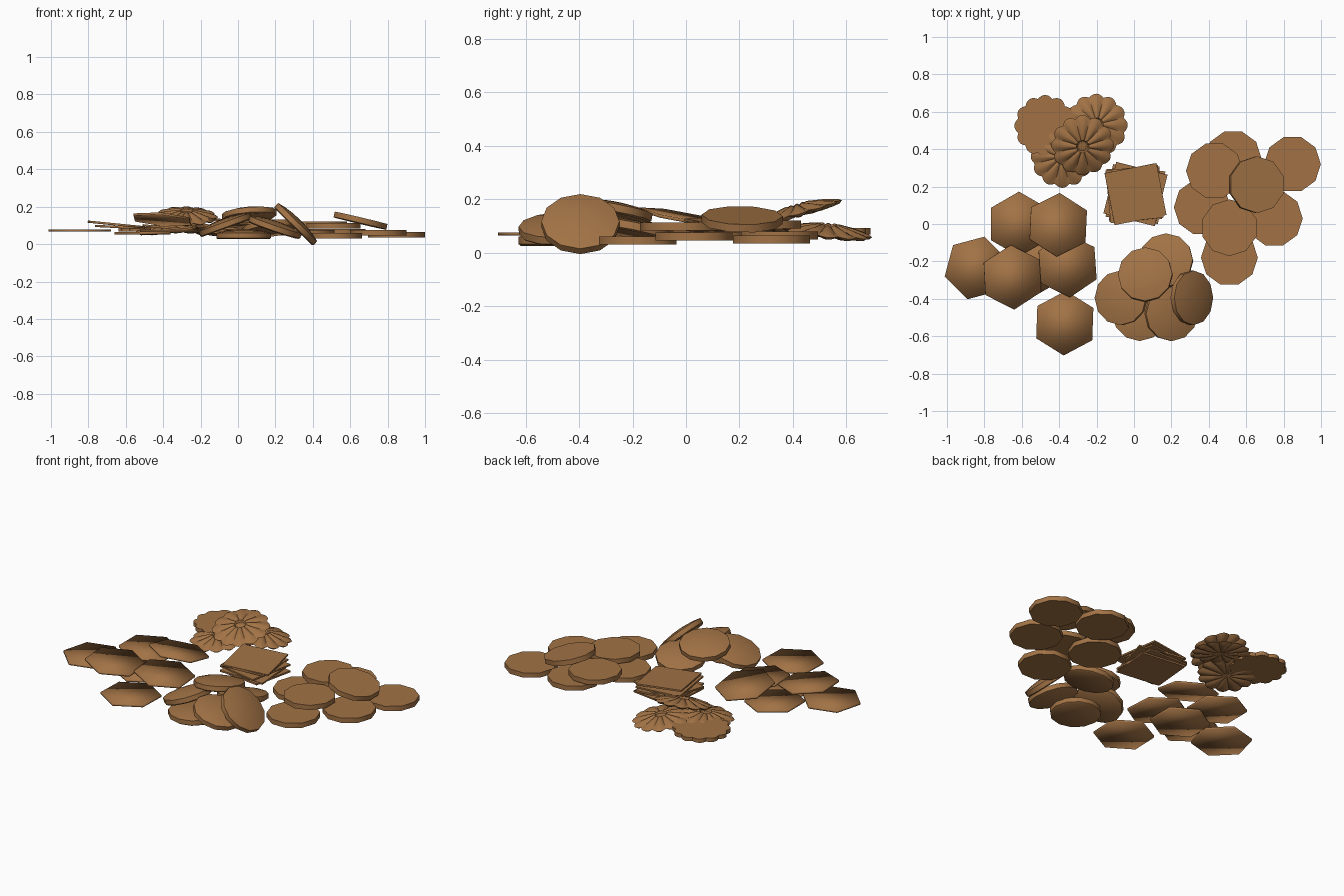
import bpy, math
from mathutils import Vector, Matrix

if "Cube" in bpy.data.objects:
    bpy.data.objects.remove(bpy.data.objects["Cube"])

brown = bpy.data.materials.new("biscuit_brown")
brown.diffuse_color = (0.36, 0.17, 0.06, 1)
brown.use_nodes = True
brown.node_tree.nodes["Principled BSDF"].inputs["Base Color"].default_value = brown.diffuse_color


def lathe(name, rows, sides, shape=None, sharp=40):
    """Turned piece; rows are (radius, z), an optional shape bends each point."""
    verts, faces = [], []
    for i, (r, z) in enumerate(rows):
        for k in range(sides):
            a = 2 * math.pi * k / sides
            rr, zz = shape(r, z, a) if shape else (r, z)
            verts.append((rr * math.cos(a), rr * math.sin(a), zz))
    for i in range(len(rows) - 1):
        for k in range(sides):
            m = (k + 1) % sides
            faces.append((i * sides + k, i * sides + m,
                          (i + 1) * sides + m, (i + 1) * sides + k))
    faces.append(tuple(reversed(range(sides))))
    top = (len(rows) - 1) * sides
    faces.append(tuple(range(top, top + sides)))
    me = bpy.data.meshes.new(name)
    me.from_pydata(verts, [], faces)
    me.materials.append(brown)
    me.polygons.foreach_set("use_smooth", [True] * len(me.polygons))
    me.set_sharp_from_angle(angle=math.radians(sharp))
    return me


def scatter(name, me, places):
    """Places are (x, y, z, tilt x, tilt y, spin degrees)."""
    for i, (x, y, z, nx, ny, spin) in enumerate(places):
        n = Vector((nx, ny, math.sqrt(1 - nx * nx - ny * ny)))
        rot = Vector((0, 0, 1)).rotation_difference(n).to_matrix().to_4x4()
        ob = bpy.data.objects.new(f"{name}_{i + 1}", me)
        ob.matrix_world = (Matrix.Translation((x, y, z)) @ rot
                           @ Matrix.Rotation(math.radians(spin), 4, 'Z'))
        bpy.context.collection.objects.link(ob)


# Ten-sided flat discs
disc = lathe("flat_disc", [(.152, -.015), (.152, .015)], 10)
scatter("flat_disc", disc, [
    (.53, .35, .065, 0, 0, 0), (.847, .32, .05, 0, 0, 0),
    (.43, .285, .105, 0, 0, 0), (.655, .21, .125, .23, .02, 18),
    (.365, .09, .06, 0, 0, 0), (.75, .03, .06, 0, 0, 0),
    (.51, -.02, .098, 0, 0, 18), (.51, -.18, .045, 0, 0, 0)])

# Domed round biscuits
dome = lathe("domed_biscuit", [(.138, -.024), (.146, -.018), (.146, .01),
                               (.105, .02), (.055, .026), (.01, .028)], 12)
scatter("domed_biscuit", dome, [
    (.17, -.195, .09, -.1, .2, 0), (.06, -.27, .162, -.08, .18, 0),
    (-.07, -.395, .108, -.34, 0, 0), (.03, -.48, .05, 0, 0, 0),
    (.2, -.48, .095, .32, -.05, 0), (.312, -.395, .11, .7, 0, 0)])

# Thin hexagonal pieces, softly shaded over the rim
gem = lathe("hex_piece", [(.173, -.006), (.173, .006)], 6, sharp=180)
scatter("hex_piece", gem, [
    (-.615, 0, .09, .05, 0, 30), (-.405, -.005, .132, .08, .18, 27),
    (-.65, -.285, .105, .1, 0, 33), (-.355, -.22, .085, .1, 0, 34),
    (-.845, -.235, .073, 0, 0, 15), (-.37, -.53, .07, 0, 0, 28),
    (-.51, -.2, .058, 0, 0, 30)])


# Fluted flower pieces with a dimpled centre, grooved on both sides
def flute(r, z, a):
    c = abs(math.cos(6 * a))
    rim = min(1, r / .12)
    return r * (1 - .1 * (1 - c) * rim), z * (1 - .7 * (1 - c) * rim)


flower = lathe("flower_piece", [(.004, -.008), (.034, -.018), (.1, -.02),
                                (.155, -.016), (.168, -.006), (.155, .003),
                                (.1, .018), (.045, .028), (.034, .025),
                                (.028, .014), (.004, .014)], 72, flute)
scatter("flower_piece", flower, [
    (-.2, .53, .08, .1, .1, 0), (-.385, .36, .08, -.08, -.08, 0),
    (-.275, .42, .155, .03, -.28, 0)])

# Flat flower-shaped plate
plate = lathe("flower_plate", [(.165, -.012), (.165, .012)], 72,
              lambda r, z, a: (r * (.9 + .1 * abs(math.cos(6 * a))), z))
scatter("flower_plate", plate, [(-.475, .525, .08, 0, 0, 0)])

# Stack of thin square wafers, each turned a little
wafer = lathe("square_wafer", [(.2, -.005), (.2, .005)], 4)
scatter("square_wafer", wafer, [
    (.005 + .003 * (-1) ** i, .16, .055 + .017 * i,
     .05 * math.sin(2.1 * i), .05 * math.cos(2.1 * i), 45 + s)
    for i, s in enumerate((-8, 3, -14, 6, 11))])
